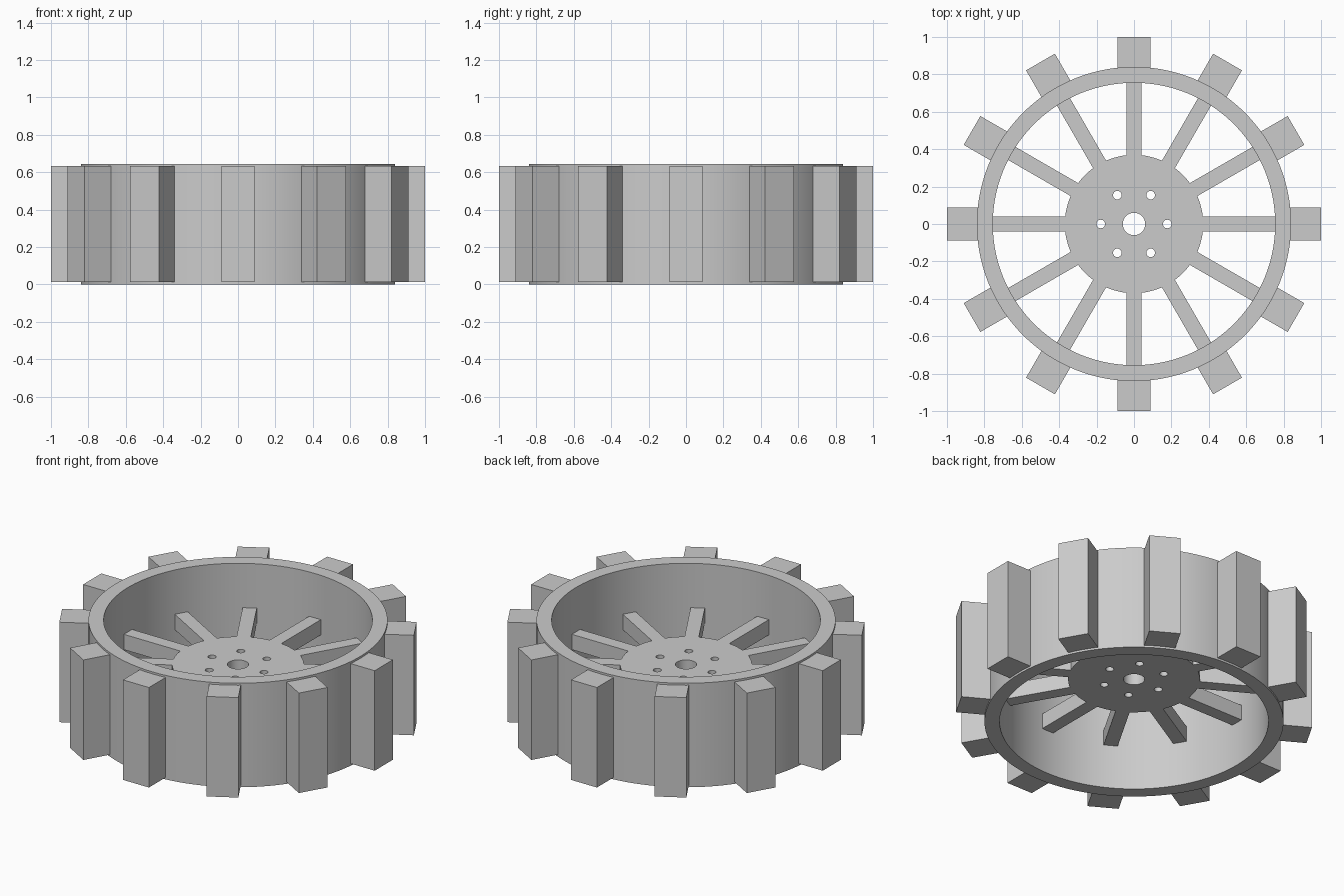
import bpy
import bmesh
from math import sin, cos, pi, radians, asin
from mathutils import Matrix, Vector

if "Cube" in bpy.data.objects:
    bpy.data.objects.remove(bpy.data.objects["Cube"], do_unlink=True)

COUNT = 12            # spokes and treads
STEP = 2 * pi / COUNT

grey = bpy.data.materials.new("plain grey")
grey.use_nodes = True
GREY = (0.6, 0.6, 0.6, 1)
grey.diffuse_color = GREY
grey.node_tree.nodes["Principled BSDF"].inputs["Base Color"].default_value = GREY


def circle(radius, segments, x=0, y=0):
    return [(x + radius * cos(2 * pi * i / segments),
             y + radius * sin(2 * pi * i / segments)) for i in range(segments)]


def plate(name, loops, z0, z1):
    """Extrude an outline with holes between two heights."""
    curve = bpy.data.curves.new(name, 'CURVE')
    curve.dimensions = '2D'
    curve.fill_mode = 'BOTH'
    curve.extrude = (z1 - z0) / 2
    for loop in loops:
        spline = curve.splines.new('POLY')
        spline.points.add(len(loop) - 1)
        for point, (x, y) in zip(spline.points, loop):
            point.co = (x, y, 0, 1)
        spline.use_cyclic_u = True
    obj = bpy.data.objects.new(name, curve)
    bpy.context.collection.objects.link(obj)
    bpy.ops.object.select_all(action='DESELECT')
    obj.select_set(True)
    bpy.context.view_layer.objects.active = obj
    bpy.ops.object.convert(target='MESH')
    obj = bpy.context.view_layer.objects.active
    bm = bmesh.new()
    bm.from_mesh(obj.data)
    bmesh.ops.remove_doubles(bm, verts=bm.verts, dist=1e-5)
    bmesh.ops.recalc_face_normals(bm, faces=bm.faces)
    bmesh.ops.translate(bm, verts=bm.verts, vec=(0, 0, (z0 + z1) / 2))
    bm.to_mesh(obj.data)
    bm.free()
    obj.data.materials.clear()
    obj.data.materials.append(grey)
    bpy.ops.object.shade_smooth_by_angle(angle=radians(30))
    return obj


# Rim: broad open ring
plate("rim", [circle(0.84, 144), circle(0.755, 144)], 0, 0.645)

# Hub and spokes: one star outline with axle and bolt holes
HUB, REACH, HALF = 0.37, 0.79, 0.04
root = asin(HALF / HUB)
outline = []
for k in range(COUNT):
    a = k * STEP
    along, across = Vector((cos(a), sin(a))), Vector((-sin(a), cos(a)))
    outline += [tuple(along * REACH - across * HALF),
                tuple(along * REACH + across * HALF)]
    gap = STEP - 2 * root
    for i in range(7):
        t = a + root + gap * i / 6
        outline.append((HUB * cos(t), HUB * sin(t)))
holes = [circle(0.06, 48)]
for k in range(6):
    holes.append(circle(0.023, 24, 0.178 * cos(k * pi / 3), 0.178 * sin(k * pi / 3)))
plate("hub_and_spokes", [outline] + holes, 0.275, 0.37)

# Treads: square-edged blocks around the rim
for k in range(COUNT):
    bm = bmesh.new()
    bmesh.ops.create_cube(bm, size=1)
    bmesh.ops.scale(bm, verts=bm.verts, vec=(0.2, 0.178, 0.62))
    bmesh.ops.translate(bm, verts=bm.verts, vec=(0.9, 0, 0.3225))
    bmesh.ops.rotate(bm, verts=bm.verts, cent=(0, 0, 0),
                     matrix=Matrix.Rotation(k * STEP, 3, 'Z'))
    mesh = bpy.data.meshes.new(f"tread_{k + 1}")
    bm.to_mesh(mesh)
    bm.free()
    mesh.materials.append(grey)
    bpy.context.collection.objects.link(bpy.data.objects.new(mesh.name, mesh))
